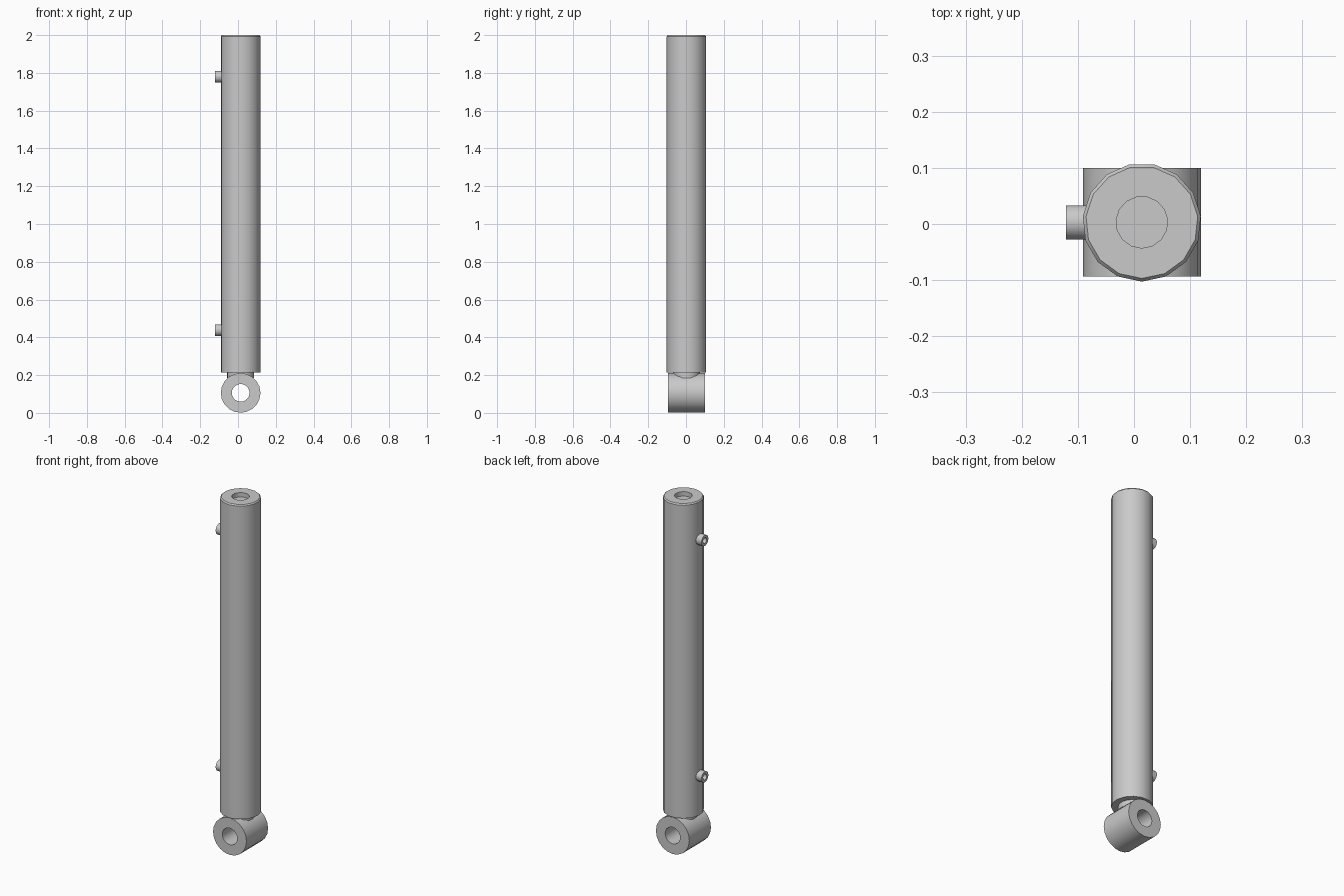
import bpy, bmesh, math
from mathutils import Matrix, Vector

cube = bpy.data.objects.get("Cube")
if cube:
    bpy.data.objects.remove(cube, do_unlink=True)

steel = bpy.data.materials.new("grey_steel")
steel.use_nodes = True
grey = (0.59, 0.59, 0.59, 1)
steel.diffuse_color = grey
steel.node_tree.nodes["Principled BSDF"].inputs["Base Color"].default_value = grey

CX, CY = 0.014, 0.003


def turned(name, profile, sides, location, axis="Z", phase=-90, loop=False):
    """Revolve (radius, height) points about an axis."""
    bm = bmesh.new()
    rings = []
    for r, h in profile:
        ring = []
        for i in range(sides):
            a = math.radians(phase) + math.tau * i / sides
            ring.append(bm.verts.new((r * math.cos(a), r * math.sin(a), h)))
        rings.append(ring)
    pairs = list(zip(rings, rings[1:]))
    if loop:
        pairs.append((rings[-1], rings[0]))
    else:
        bm.faces.new(rings[0])
        bm.faces.new(rings[-1])
    for low, high in pairs:
        for i in range(sides):
            j = (i + 1) % sides
            bm.faces.new((low[i], low[j], high[j], high[i]))
    turn = Vector((0, 0, 1)).rotation_difference(
        {"X": Vector((-1, 0, 0)), "Y": Vector((0, 1, 0)), "Z": Vector((0, 0, 1))}[axis])
    bm.transform(Matrix.Translation(location) @ turn.to_matrix().to_4x4())
    bmesh.ops.recalc_face_normals(bm, faces=bm.faces)
    mesh = bpy.data.meshes.new(name)
    bm.to_mesh(mesh)
    bm.free()
    mesh.materials.append(steel)
    mesh.shade_smooth()
    mesh.set_sharp_from_angle(angle=math.radians(35))
    obj = bpy.data.objects.new(name, mesh)
    bpy.context.collection.objects.link(obj)
    return obj


# Barrel with chamfered rim and rod recess in the top
turned("barrel", [(0.1057, 0.215), (0.1057, 1.993), (0.1, 2.0),
                  (0.046, 2.0), (0.046, 1.975)], 15, (CX, CY, 0))

# Neck joining barrel to mounting eye
turned("neck", [(0.072, 0.185), (0.072, 0.22)], 15, (CX, CY, 0))

# Mounting eye with a through hole
half = 0.097
turned("mounting_eye", [(0.105, -half), (0.105, half), (0.047, half), (0.047, -half)],
       20, (CX, CY, 0.106), axis="Y", loop=True)

# Hose ports on the right side, with blind bores
for name, z in (("upper_port", 1.78), ("lower_port", 0.438)):
    turned(name, [(0.031, 0), (0.031, 0.055), (0.016, 0.055), (0.016, 0.025)],
           15, (-0.066, CY, z), axis="X")
